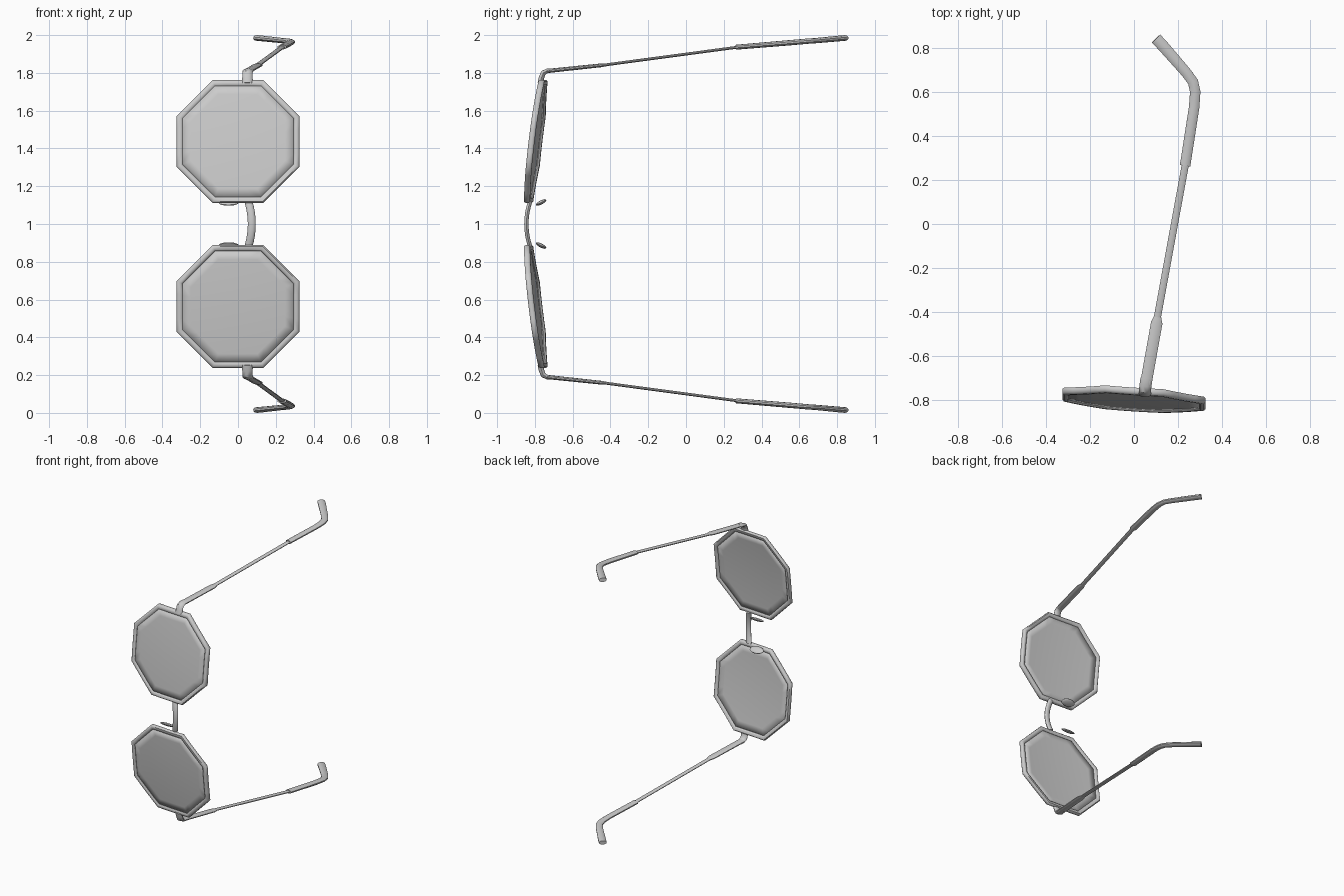
import bpy, bmesh, math
from mathutils import Vector

cube = bpy.data.objects.get("Cube")
if cube:
    bpy.data.objects.remove(cube, do_unlink=True)

grey = bpy.data.materials.new("light_grey")
grey.use_nodes = True
colour = (0.6, 0.6, 0.6, 1)
grey.diffuse_color = colour
grey.node_tree.nodes["Principled BSDF"].inputs["Base Color"].default_value = colour

LENS_Z = 0.437        # lens centre above the bridge middle
COS = math.cos(math.pi / 8)


def finish(name, bm, side, angle=40):
    """Place the half on its side of the bridge and shade it."""
    for v in bm.verts:
        v.co.z = 1 + side * v.co.z
    bmesh.ops.recalc_face_normals(bm, faces=bm.faces)
    mesh = bpy.data.meshes.new(name)
    bm.to_mesh(mesh)
    bm.free()
    mesh.materials.append(grey)
    ob = bpy.data.objects.new(name, mesh)
    bpy.context.collection.objects.link(ob)
    bpy.ops.object.select_all(action='DESELECT')
    ob.select_set(True)
    bpy.context.view_layer.objects.active = ob
    bpy.ops.object.shade_smooth_by_angle(angle=math.radians(angle))
    return ob


def bridge_rings(bm, rings, closed=False):
    n = len(rings[0])
    last = len(rings) if closed else len(rings) - 1
    for i in range(last):
        a, b = rings[i], rings[(i + 1) % len(rings)]
        for j in range(n):
            k = (j + 1) % n
            bm.faces.new((a[j], a[k], b[k], b[j]))


def sweep(name, side, path, ref, sides=10):
    """Sweep an oval along (x, y, z, width, thickness) stations."""
    bm = bmesh.new()
    pts = [Vector(p[:3]) for p in path]
    rings = []
    for i, p in enumerate(path):
        t = Vector()
        if i > 0:
            t += (pts[i] - pts[i - 1]).normalized()
        if i < len(pts) - 1:
            t += (pts[i + 1] - pts[i]).normalized()
        t.normalize()
        u = t.cross(Vector(ref)).normalized()
        v = u.cross(t)
        ring = []
        for j in range(sides):
            a = 2 * math.pi * (j + 0.5) / sides
            ring.append(bm.verts.new(pts[i] + u * math.cos(a) * p[3] / 2
                                     + v * math.sin(a) * p[4] / 2))
        rings.append(ring)
    bridge_rings(bm, rings)
    bm.faces.new(rings[0])
    bm.faces.new(rings[-1])
    return finish(name, bm, side)


def lens_point(x, z, depth=0):
    """Tilted, slightly domed front surface."""
    y = -0.807 - 0.065 * x + 0.12 * z + 0.1 * (x * x + z * z) + depth
    return Vector((x, y, LENS_Z + z))


def octagon(apothem, steps):
    corners = [Vector((math.cos(a), math.sin(a))) * apothem / COS
               for a in [(k + 0.5) * math.pi / 4 for k in range(8)]]
    return [corners[k].lerp(corners[(k + 1) % 8], s / steps)
            for k in range(8) for s in range(steps)]


def rim(name, side):
    profile = [(0.325, -0.008), (0.325, 0.008), (0.318, 0.016), (0.302, 0.016),
               (0.294, 0.009), (0.294, -0.009), (0.302, -0.016), (0.318, -0.016)]
    bm = bmesh.new()
    loops = [[bm.verts.new(lens_point(p.x, p.y, d)) for p in octagon(a, 4)]
             for a, d in profile]
    bridge_rings(bm, loops, closed=True)
    finish(name, bm, side, 50)


def lens(name, side):
    bm = bmesh.new()
    loops = [[bm.verts.new(lens_point(p.x, p.y)) for p in octagon(0.299 * f / 6, 4)]
             for f in range(1, 7)]
    bridge_rings(bm, loops)
    centre = bm.verts.new(lens_point(0, 0))
    for j in range(32):
        bm.faces.new((centre, loops[0][j], loops[0][(j + 1) % 32]))
    ob = finish(name, bm, side)
    solid = ob.modifiers.new("thickness", 'SOLIDIFY')
    solid.thickness = 0.014
    solid.offset = 0


def nose_pad(name, side):
    bm = bmesh.new()
    bmesh.ops.create_uvsphere(bm, u_segments=16, v_segments=8, radius=1)
    for v in bm.verts:
        x, y, z = v.co.x * 0.055, v.co.y * 0.028, v.co.z * 0.012
        v.co = (x - 0.05, y - 0.767, 0.114 + z + y * 0.45)
    finish(name, bm, side)


UP = (0, 0, 1)
for label, side in (("upper", 1), ("lower", -1)):
    rim(label + "_rim", side)
    lens(label + "_lens", side)
    nose_pad(label + "_nose_pad", side)

    # Hinge lug turning from the rim into the temple
    sweep(label + "_hinge", side,
          [(0.05, -0.772, 0.745, 0.03, 0.06), (0.05, -0.765, 0.775, 0.03, 0.055),
           (0.05, -0.755, 0.8, 0.03, 0.055), (0.052, -0.735, 0.811, 0.024, 0.055),
           (0.057, -0.7, 0.814, 0.022, 0.055)], (1, 0, 0))
    # Broad root, slim bar and bent ear tip
    sweep(label + "_temple_root", side,
          [(0.052, -0.735, 0.81, 0.055, 0.022), (0.103, -0.45, 0.84, 0.055, 0.02),
           (0.107, -0.42, 0.843, 0.034, 0.015)], UP)
    sweep(label + "_temple_bar", side,
          [(0.105, -0.43, 0.842, 0.034, 0.015), (0.235, 0.28, 0.937, 0.034, 0.015)], UP)
    sweep(label + "_ear_tip", side,
          [(0.232, 0.265, 0.936, 0.05, 0.026), (0.273, 0.53, 0.958, 0.05, 0.028),
           (0.278, 0.6, 0.964, 0.05, 0.028), (0.268, 0.645, 0.968, 0.05, 0.028),
           (0.235, 0.69, 0.971, 0.05, 0.028), (0.13, 0.81, 0.982, 0.055, 0.03),
           (0.1, 0.842, 0.985, 0.055, 0.03)], UP)

# Arched bridge between the rims
arch = []
for i in range(9):
    s = i / 4 - 1
    arch.append((0.073 - 0.018 * s * s, -0.845 + 0.02 * s * s, 0.12 * s, 0.024, 0.042))
sweep("bridge", 1, arch, (1, 0, 0))
